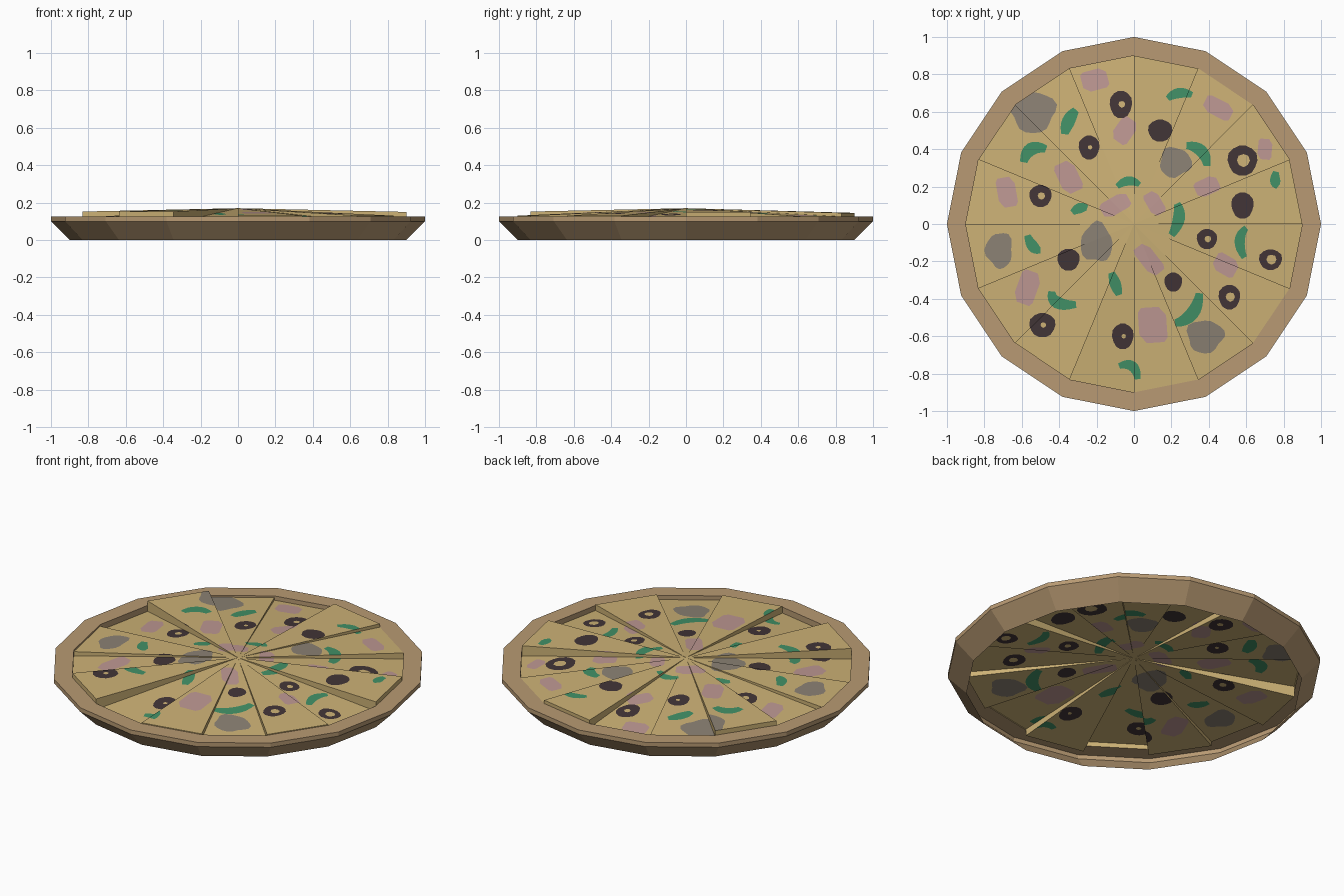
import bpy, math
from mathutils import Vector
from mathutils.geometry import delaunay_2d_cdt

if "Cube" in bpy.data.objects:
    bpy.data.objects.remove(bpy.data.objects["Cube"])

N, R, TOP, RIM = 16, 0.9, 0.17, 0.125


def material(name, rgb):
    m = bpy.data.materials.new(name)
    lin = [((c / 255 + 0.055) / 1.055) ** 2.4 for c in rgb]
    m.diffuse_color = (*lin, 1)
    m.use_nodes = True
    m.node_tree.nodes["Principled BSDF"].inputs["Base Color"].default_value = m.diffuse_color
    return m


MATS = [material("cheese", (205, 178, 118)), material("crust_brown", (184, 154, 115)),
        material("olive_black", (66, 53, 55)), material("pepper_green", (66, 145, 103)),
        material("ham_pink", (190, 152, 147)), material("mushroom_grey", (140, 130, 116))]
CHEESE, CRUST, OLIVE, PEPPER, HAM, MUSHROOM = range(6)


def make_object(name, verts, faces, mats):
    me = bpy.data.meshes.new(name)
    me.from_pydata(verts, [], faces)
    for m in MATS:
        me.materials.append(m)
    for p, i in zip(me.polygons, mats):
        p.material_index = i
    ob = bpy.data.objects.new(name, me)
    bpy.context.collection.objects.link(ob)
    return ob


def polar(r, k):
    a = math.tau * k / N
    return Vector((r * math.cos(a), r * math.sin(a)))


# crust: sixteen-sided open rim
profile = [(R, RIM), (1, RIM), (1, 0.1), (R, 0)]
cv = [(*polar(r, k), z) for k in range(N) for r, z in profile]
cf = []
for k in range(N):
    a, b = 4 * k, 4 * ((k + 1) % N)
    cf += [(a + j, a + j + 1, b + j + 1, b + j) for j in range(3)]
make_object("crust", cv, cf, [CRUST] * len(cf))


# topping outlines, drawn flat
def blob(x, y, rx, ry, lobe=0.0, n=14, ph=0.0):
    out = []
    for i in range(n):
        a = math.tau * i / n
        s = 1 + lobe * math.sin(3 * a + ph) + lobe * 0.6 * math.sin(5 * a + 2 * ph)
        out.append(Vector((x + rx * s * math.cos(a), y + ry * s * math.sin(a))))
    return out


def strip(p0, p1, p2, w, n=8):
    ctrl = p1 * 2 - (p0 + p2) / 2
    left, right = [], []
    for i in range(n + 1):
        t = i / n
        p = p0 * (1 - t) ** 2 + ctrl * 2 * t * (1 - t) + p2 * t * t
        d = ((ctrl - p0) * (1 - t) + (p2 - ctrl) * t).normalized()
        half = w / 2 * (0.55 + 0.45 * math.sin(math.pi * t))
        side = Vector((-d.y, d.x)) * half
        left.append(p + side)
        right.append(p - side)
    return right + left[::-1]


def chunk(x, y, w, h, deg):
    a, c = math.radians(deg), 0.25
    pts = [(-.5, -.5 + c), (-.5 + c, -.5), (.5 - c / 2, -.5), (.5, -.5 + c / 2),
           (.5, .5 - c), (.5 - c, .5), (-.5 + c / 2, .5), (-.5, .5 - c / 2)]
    return [Vector((x + u * w * math.cos(a) - v * h * math.sin(a),
                    y + u * w * math.sin(a) + v * h * math.cos(a))) for u, v in pts]


mushrooms = [(-.54, .6, .12, .11), (.22, .33, .085, .08), (-.2, -.1, .085, .105),
             (-.72, -.14, .072, .095), (.38, -.6, .098, .088)]
hams = [(-.21, .77, .14, .11, 15), (-.05, .5, .1, .14, -35), (.45, .62, .16, .09, -27),
        (.7, .4, .075, .11, -5), (-.35, .25, .11, .17, 25), (-.68, .17, .1, .16, 10),
        (.39, .2, .13, .09, 25), (-.1, .1, .16, .09, 30), (.11, .11, .08, .13, 30),
        (.08, -.19, .09, .18, 38), (.49, -.22, .13, .1, -30), (-.57, -.34, .11, .18, -20),
        (.1, -.54, .15, .19, 4)]
olives = [(-.07, .64, .06, .075, .018), (.14, .5, .065, .06, 0), (-.24, .41, .056, .065, .012),
          (.58, .34, .08, .082, .035), (-.5, .15, .06, .06, .02), (.58, .1, .06, .072, 0),
          (.39, -.08, .055, .055, .018), (.73, -.19, .062, .056, .027), (-.35, -.19, .06, .06, 0),
          (.21, -.31, .048, .052, 0), (.51, -.39, .058, .067, .025), (-.06, -.6, .058, .07, .012),
          (-.49, -.54, .07, .066, .015)]
peppers = [(.18, .67, .24, .7, .31, .69, .055), (-.37, .48, .0 - .35, .55, -.31, .61, .07),
           (-.59, .33, -.55, .4, -.47, .4, .07), (.28, .42, .36, .39, .39, .31, .065),
           (-.09, .2, -.03, .23, .03, .21, .05), (.23, .11, .24, .03, .2, -.06, .065),
           (-.33, .06, -.29, .085, -.25, .085, .055), (-.57, -.06, -.54, -.12, -.5, -.14, .06),
           (.76, .28, .755, .23, .77, .2, .055), (.6, -.02, .565, -.09, .59, -.18, .055),
           (-.44, -.36, -.41, -.42, -.31, -.43, .065), (-.12, -.26, -.1, -.32, -.08, -.38, .06),
           (.22, -.53, .31, -.48, .35, -.37, .07), (-.08, -.76, -.01, -.76, .02, -.83, .055)]

# later outlines win over earlier ones
shapes = [([Vector((0, 0)), polar(R, k), polar(R, k + 1)], CHEESE) for k in range(N)]
shapes += [(blob(*m, 0.09, 20, i * 1.7), MUSHROOM) for i, m in enumerate(mushrooms)]
shapes += [(chunk(*h), HAM) for h in hams]
shapes += [(strip(Vector(p[0:2]), Vector(p[2:4]), Vector(p[4:6]), p[6]), PEPPER) for p in peppers]
for x, y, rx, ry, hole in olives:
    shapes.append((blob(x, y, rx, ry, 0.03), OLIVE))
    if hole:
        shapes.append((blob(x + .005, y, hole, hole, 0.1, 8), CHEESE))

# cut all outlines into one flat triangulation
pts, loops = [], []
for outline, _ in shapes:
    loops.append(list(range(len(pts), len(pts) + len(outline))))
    pts += outline
flat, _, tris, _, _, origins = delaunay_2d_cdt(pts, [], loops, 1, 1e-5)

# slices: each wedge tilts to its own outer height
heights = [.150, .09, .125, .145, .10, .115, .152, .09,
           .115, .09, .152, .09, .13, .10, .13, .095]
for k in range(N):
    mid = polar(1, k + 0.5)
    reach = R * math.cos(math.pi / N)
    index, verts, faces, mats = {}, [], [], []
    for tri, org in zip(tris, origins):
        if k not in org:
            continue
        for v in tri:
            if v not in index:
                index[v] = len(verts)
                p = flat[v]
                verts.append((p.x, p.y, TOP + (heights[k] - TOP) * p.dot(mid) / reach))
        faces.append([index[v] for v in tri])
        mats.append(shapes[max(org)][1])
    # outer skirt down (or up) to the rim
    a, b, n, h = polar(R, k), polar(R, k + 1), len(verts), heights[k]
    verts += [(*a, RIM), (*b, RIM), (*b, h), (*a, h)]
    faces.append([n, n + 1, n + 2, n + 3])
    mats.append(CHEESE if h > RIM else CRUST)
    # side wall to the neighbouring slice
    n = len(verts)
    verts += [(0, 0, TOP), (*a, heights[k - 1]), (*a, h)]
    faces.append([n, n + 1, n + 2])
    mats.append(CHEESE)
    make_object(f"slice_{k + 1:02d}", verts, faces, mats)
